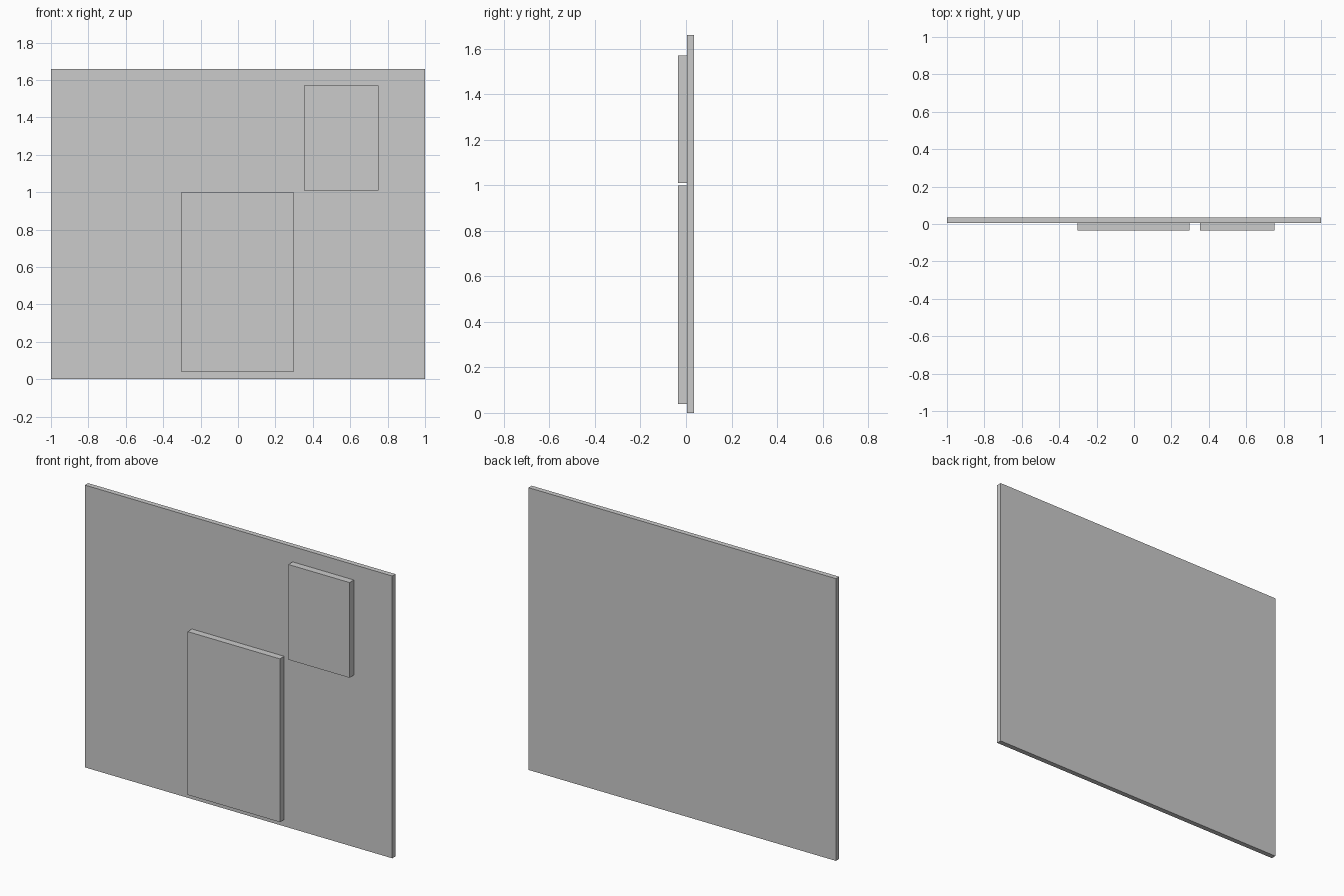
import bpy

if "Cube" in bpy.data.objects:
    bpy.data.objects.remove(bpy.data.objects["Cube"])


def slab(name, x, y, z):
    """Axis-aligned box from (min, max) ranges."""
    centre = [(a + b) / 2 for a, b in (x, y, z)]
    bpy.ops.mesh.primitive_cube_add(size=1, location=centre)
    ob = bpy.context.object
    ob.name = name
    ob.scale = [b - a for a, b in (x, y, z)]
    bpy.ops.object.transform_apply(location=False, rotation=False, scale=True)
    return ob


FRONT, FACE, BACK = -0.035, 0.005, 0.035

# Wall panel
slab("wall", (-1, 1), (FACE, BACK), (0, 1.66))

# Raised panels mounted on the front of the wall
slab("door", (-0.303, 0.297), (FRONT, FACE), (0.04, 1.0))
slab("window", (0.352, 0.75), (FRONT, FACE), (1.01, 1.57))
